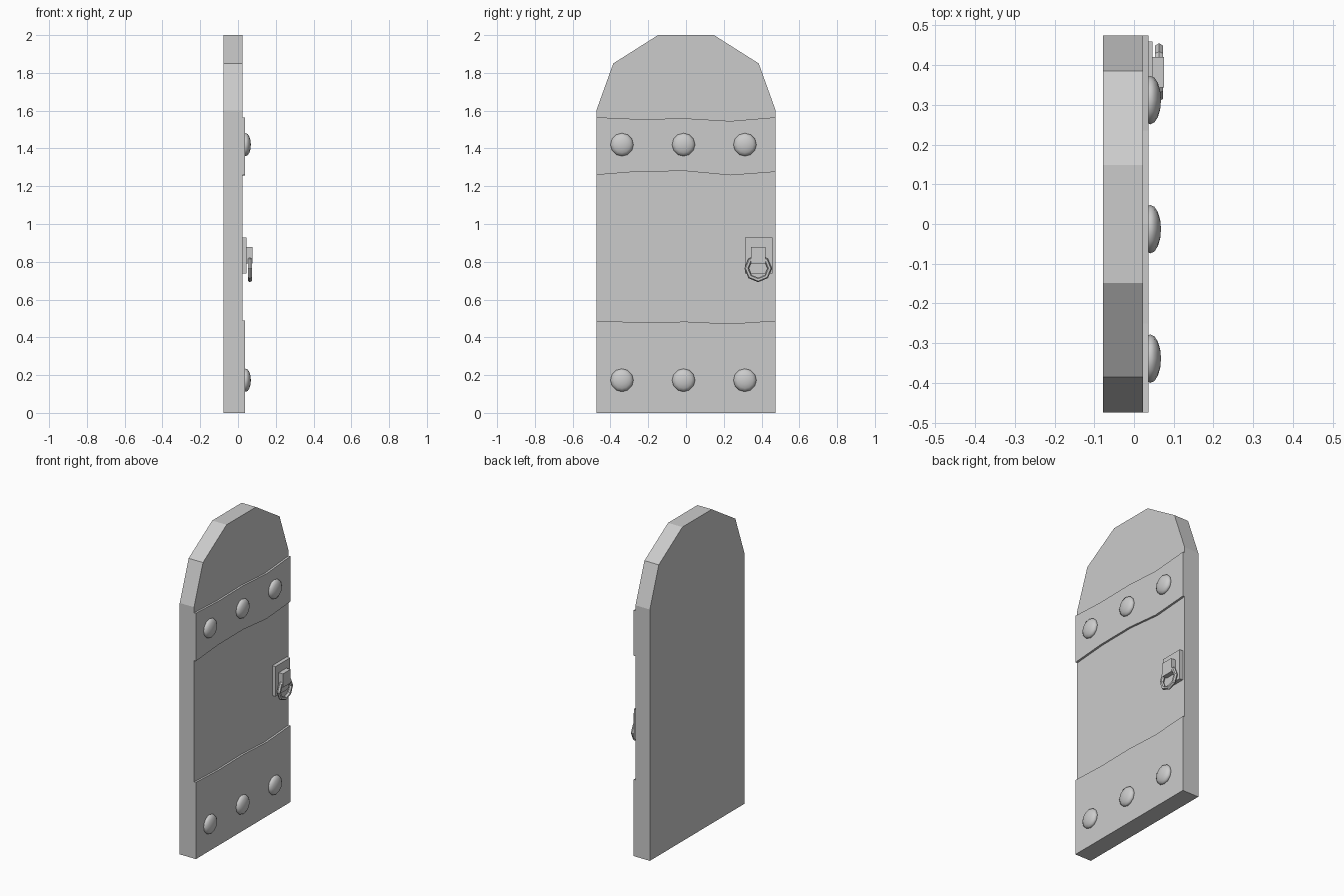
import bpy, bmesh, math
from mathutils import Matrix, Vector

if "Cube" in bpy.data.objects:
    bpy.data.objects.remove(bpy.data.objects["Cube"])


def finish(name, bm):
    bmesh.ops.recalc_face_normals(bm, faces=bm.faces)
    me = bpy.data.meshes.new(name)
    bm.to_mesh(me)
    bm.free()
    ob = bpy.data.objects.new(name, me)
    bpy.context.collection.objects.link(ob)
    return ob


def slab(name, outline, x0, x1):
    """Extrude a (y, z) outline from x0 to x1."""
    bm = bmesh.new()
    face = bm.faces.new([bm.verts.new((x0, y, z)) for y, z in outline])
    ext = bmesh.ops.extrude_face_region(bm, geom=[face])
    verts = [g for g in ext["geom"] if isinstance(g, bmesh.types.BMVert)]
    bmesh.ops.translate(bm, verts=verts, vec=(x1 - x0, 0, 0))
    return finish(name, bm)


def rect(y0, y1, z0, z1):
    return [(y0, z0), (y1, z0), (y1, z1), (y0, z1)]


# Door leaf with faceted arch
half = [(0.475, 0), (0.475, 1.6), (0.385, 1.85), (0.148, 2.0)]
slab("door_leaf", half + [(-y, z) for y, z in reversed(half)], -0.078, 0.023)

# Metal bands with hand-worn wavy edges
ys = [-0.475, -0.25, 0.0, 0.235, 0.475]
top_hi = [1.565, 1.555, 1.559, 1.545, 1.565]
top_lo = [1.26, 1.278, 1.28, 1.258, 1.276]
bot_hi = [0.488, 0.479, 0.483, 0.472, 0.488]
for name, lo, hi in (("upper_band", top_lo, top_hi), ("lower_band", [0] * 5, bot_hi)):
    slab(name, list(zip(ys, lo)) + list(zip(ys, hi))[::-1], 0.02, 0.036)

# Domed rivets
for z in (1.42, 0.173):
    for y in (-0.339, -0.013, 0.312):
        bm = bmesh.new()
        bmesh.ops.create_uvsphere(bm, u_segments=12, v_segments=8, radius=1)
        m = (Matrix.Translation((0.041, y, z)) @ Matrix.Diagonal((0.027, 0.061, 0.061, 1))
             @ Matrix.Rotation(math.radians(90), 4, 'Y'))
        bmesh.ops.transform(bm, matrix=m, verts=bm.verts)
        ob = finish("rivet", bm)
        for p in ob.data.polygons:
            p.use_smooth = True

# Handle plate and bracket
slab("handle_plate", rect(0.312, 0.459, 0.737, 0.928), 0.02, 0.046)
slab("handle_bracket", rect(0.344, 0.42, 0.79, 0.877), 0.044, 0.076)

# Pull ring hanging through the bracket
bpy.ops.mesh.primitive_torus_add(major_segments=8, minor_segments=6, major_radius=0.061,
                                 minor_radius=0.012, location=(0.063, 0.382, 0.765),
                                 rotation=(0, math.radians(90), 0))
bpy.context.object.name = "pull_ring"
